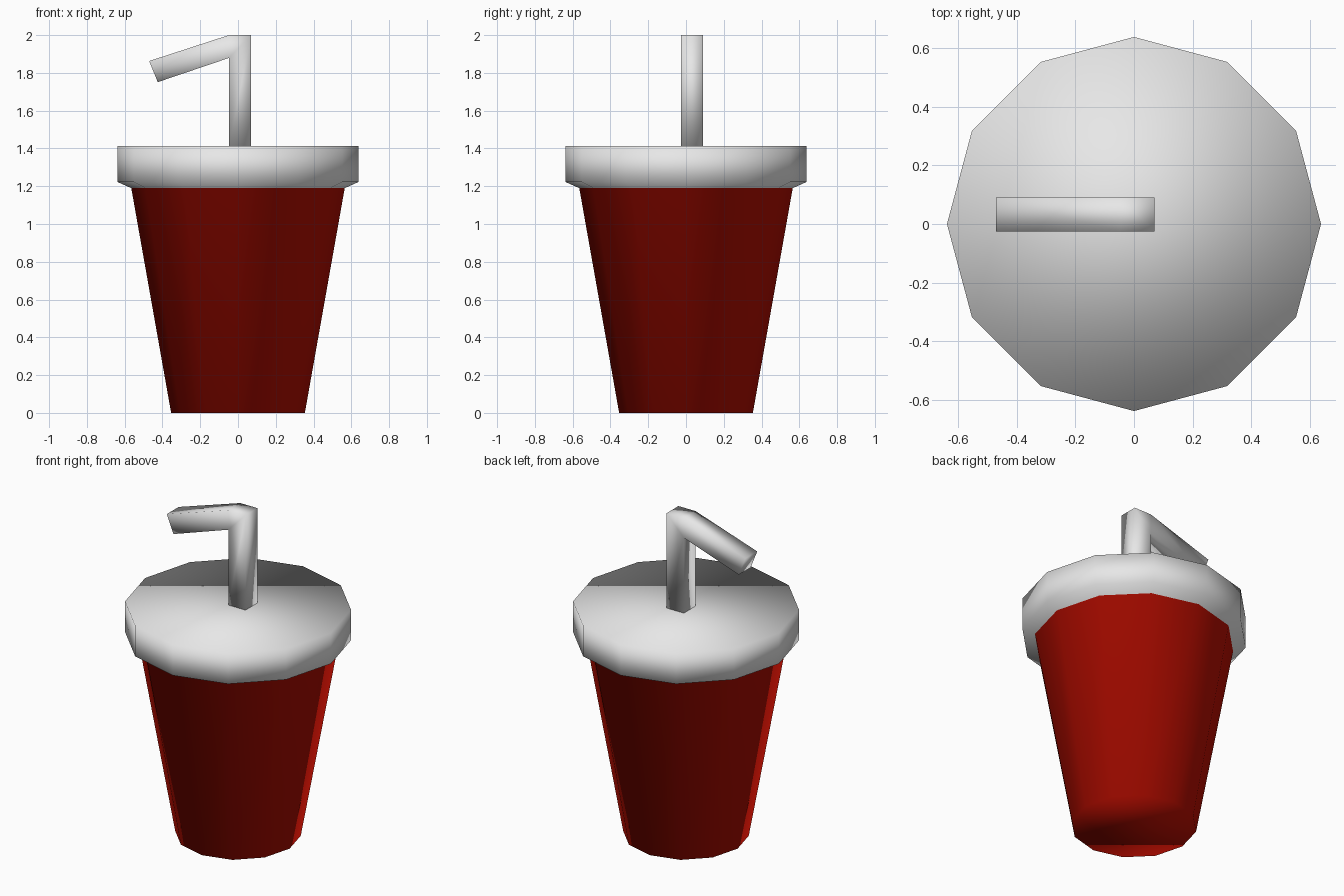
import bpy, bmesh, math

if "Cube" in bpy.data.objects:
    bpy.data.objects.remove(bpy.data.objects["Cube"])


def material(name, rgb):
    m = bpy.data.materials.new(name)
    m.diffuse_color = (*rgb, 1)
    m.use_nodes = True
    m.node_tree.nodes["Principled BSDF"].inputs["Base Color"].default_value = m.diffuse_color
    return m


def finish(bm, name, mats):
    bmesh.ops.recalc_face_normals(bm, faces=bm.faces)
    for f in bm.faces:
        f.smooth = True
    me = bpy.data.meshes.new(name)
    bm.to_mesh(me)
    bm.free()
    for m in mats:
        me.materials.append(m)
    ob = bpy.data.objects.new(name, me)
    bpy.context.collection.objects.link(ob)
    return ob


red = material("cup red", (0.5, 0.004, 0.0))
white = material("lid white", (0.8, 0.8, 0.8))

# Tapered cup flowing into its overhanging lid: rings of (radius, z)
SIDES = 12
profile = [(0.354, 0), (0.565, 1.19), (0.637, 1.222), (0.637, 1.412)]
bm = bmesh.new()
rings = [[bm.verts.new((r * math.cos(2 * math.pi * i / SIDES),
                        r * math.sin(2 * math.pi * i / SIDES), z))
          for i in range(SIDES)] for r, z in profile]
for a, b in zip(rings, rings[1:]):
    for i in range(SIDES):
        j = (i + 1) % SIDES
        bm.faces.new((a[i], a[j], b[j], b[i]))
bm.faces.new(rings[0])
bm.faces.new(rings[-1])
# everything above the rim line is lid
for f in bm.faces:
    f.material_index = int(f.calc_center_median().z > 1.19)
finish(bm, "cup_and_lid", [red, white])

# Bent square straw: paired outer / inner stations in xz, given depth in y
outer = [(0.07, 1.41), (0.07, 2.0), (-0.048, 2.0), (-0.47, 1.863)]
inner = [(-0.048, 1.41), (-0.048, 1.879), (-0.048, 1.879), (-0.425, 1.751)]
y0, y1 = -0.026, 0.09
bm = bmesh.new()
rings = [[bm.verts.new((x, y, z)) for (x, z), y in
          ((o, y0), (o, y1), (i, y1), (i, y0))] for o, i in zip(outer, inner)]
for a, b in zip(rings, rings[1:]):
    for i in range(4):
        j = (i + 1) % 4
        # the inner elbow is one shared edge, welded below
        bm.faces.new((a[i], a[j], b[j], b[i]))
bm.faces.new(rings[0])
bm.faces.new(rings[-1])
bmesh.ops.remove_doubles(bm, verts=bm.verts, dist=0.0005)
finish(bm, "straw", [white])
